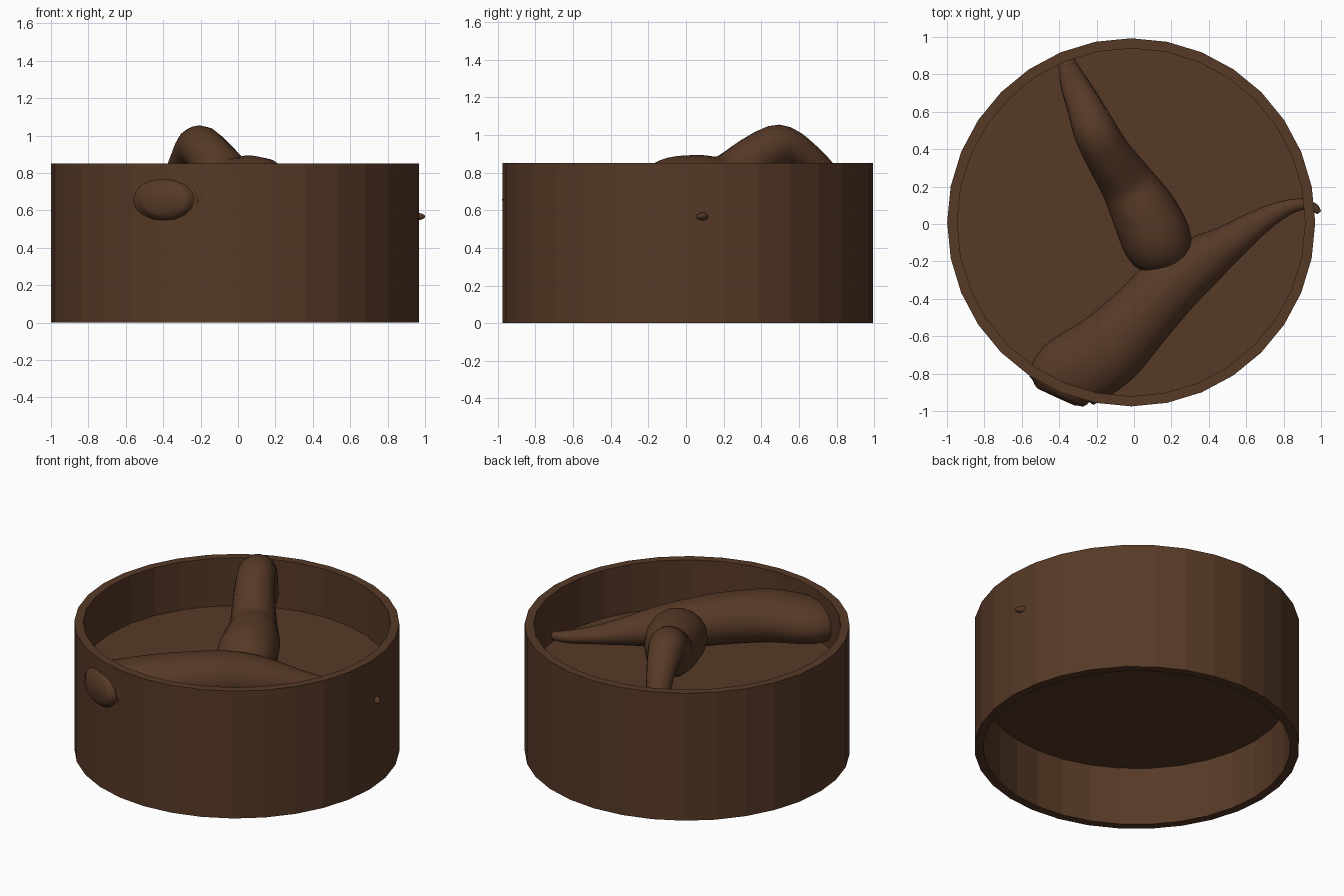
import bpy, bmesh, math
from mathutils import Vector

if "Cube" in bpy.data.objects:
    bpy.data.objects.remove(bpy.data.objects["Cube"])

wood = bpy.data.materials.new("dark_brown")
wood.diffuse_color = (0.094, 0.041, 0.0195, 1)
wood.use_nodes = True
wood.node_tree.nodes["Principled BSDF"].inputs["Base Color"].default_value = wood.diffuse_color

SIDES = 32
CX, CY = -0.015, 0.009
R_OUT, R_IN = 0.984, 0.93


def finish(name, bm, smooth=False):
    bmesh.ops.recalc_face_normals(bm, faces=bm.faces)
    me = bpy.data.meshes.new(name)
    bm.to_mesh(me)
    bm.free()
    me.materials.append(wood)
    for p in me.polygons:
        p.use_smooth = smooth
    ob = bpy.data.objects.new(name, me)
    bpy.context.collection.objects.link(ob)
    return ob


def circle(bm, r, z):
    return [bm.verts.new((CX + r * math.cos(2 * math.pi * i / SIDES),
                          CY + r * math.sin(2 * math.pi * i / SIDES), z))
            for i in range(SIDES)]


def bridge(bm, a, b):
    n = len(a)
    for i in range(n):
        j = (i + 1) % n
        bm.faces.new((a[i], a[j], b[j], b[i]))


# Open ring wall
bm = bmesh.new()
loops = [circle(bm, R_OUT, 0), circle(bm, R_OUT, 0.85),
         circle(bm, R_IN, 0.85), circle(bm, R_IN, 0)]
for k in range(4):
    bridge(bm, loops[k], loops[(k + 1) % 4])
finish("ring_wall", bm)

# Raised floor slab inside the ring
bm = bmesh.new()
low, high = circle(bm, R_IN, 0.39), circle(bm, R_IN, 0.53)
bridge(bm, low, high)
bm.faces.new(low)
bm.faces.new(high)
finish("inner_floor", bm)


def spline(pts, steps):
    """Catmull-Rom through tuples of any length."""
    out = []
    for i in range(len(pts) - 1):
        p0, p1 = pts[max(i - 1, 0)], pts[i]
        p2, p3 = pts[i + 1], pts[min(i + 2, len(pts) - 1)]
        for s in range(steps):
            t = s / steps
            out.append([0.5 * (2 * b + (c - a) * t + (2 * a - 5 * b + 4 * c - d) * t * t
                               + (3 * b - a - 3 * c + d) * t ** 3)
                        for a, b, c, d in zip(p0, p1, p2, p3)])
    out.append(list(pts[-1]))
    return out


def horn(name, pts, steps=4, sides=16):
    """Tapered tube; each point is x, y, z, side radius, vertical radius."""
    path = spline(pts, steps)
    bm = bmesh.new()
    rings = []
    for i, (x, y, z, rs, rv) in enumerate(path):
        a, b = path[max(i - 1, 0)], path[min(i + 1, len(path) - 1)]
        tan = (Vector(b[:3]) - Vector(a[:3])).normalized()
        side = tan.cross(Vector((0, 0, 1))).normalized()
        up = side.cross(tan)
        rings.append([bm.verts.new(Vector((x, y, z))
                      + side * rs * math.cos(2 * math.pi * k / sides)
                      + up * rv * math.sin(2 * math.pi * k / sides)) for k in range(sides)])
    for a, b in zip(rings, rings[1:]):
        bridge(bm, a, b)
    bm.faces.new(rings[0])
    bm.faces.new(rings[-1])
    return finish(name, bm, True)


# Arched horn leaning from the centre to the back wall
horn("arched_horn", [
    (0.165, -0.225, 0.67, 0.09, 0.08),
    (0.155, -0.185, 0.68, 0.155, 0.14),
    (0.12, -0.08, 0.70, 0.185, 0.18),
    (0.05, 0.07, 0.713, 0.175, 0.182),
    (-0.04, 0.22, 0.75, 0.145, 0.15),
    (-0.14, 0.37, 0.875, 0.125, 0.125),
    (-0.21, 0.50, 0.94, 0.115, 0.115),
    (-0.265, 0.63, 0.885, 0.095, 0.085),
    (-0.32, 0.75, 0.775, 0.075, 0.07),
    (-0.355, 0.85, 0.64, 0.05, 0.05),
    (-0.37, 0.89, 0.55, 0.03, 0.03),
])

# Long horn lying across the floor, both ends poking through the wall
horn("long_horn", [
    (-0.415, -0.925, 0.655, 0.11, 0.07),
    (-0.40, -0.895, 0.655, 0.165, 0.11),
    (-0.35, -0.81, 0.66, 0.205, 0.135),
    (-0.15, -0.68, 0.685, 0.205, 0.155),
    (0.04, -0.49, 0.69, 0.18, 0.155),
    (0.19, -0.33, 0.68, 0.17, 0.145),
    (0.36, -0.20, 0.655, 0.14, 0.12),
    (0.51, -0.10, 0.625, 0.10, 0.085),
    (0.66, 0.005, 0.60, 0.07, 0.055),
    (0.80, 0.08, 0.58, 0.045, 0.04),
    (0.90, 0.105, 0.57, 0.03, 0.028),
    (0.965, 0.085, 0.567, 0.024, 0.02),
    (0.99, 0.06, 0.567, 0.012, 0.01),
])
